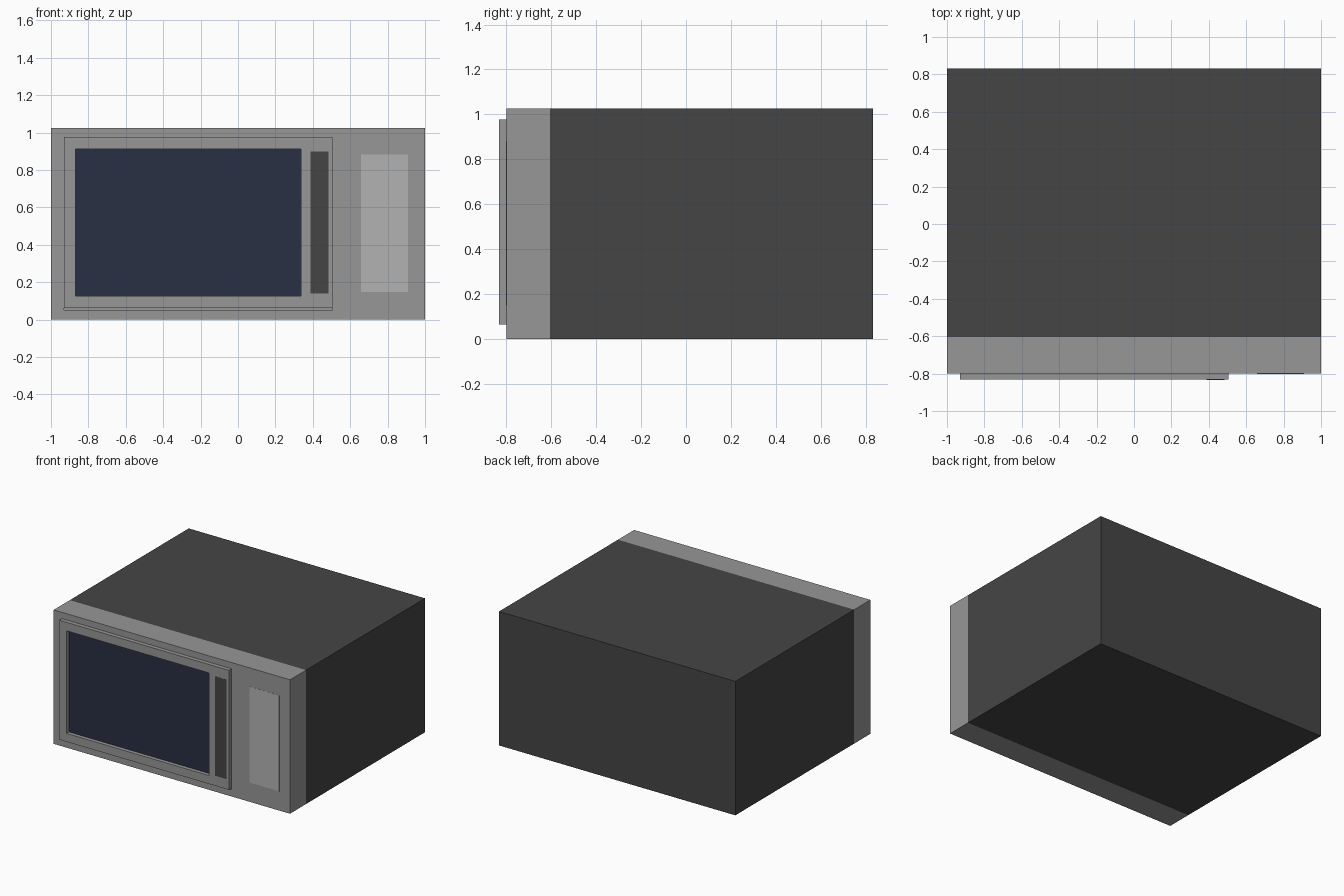
import bpy
import bmesh
from mathutils import Vector

if "Cube" in bpy.data.objects:
    bpy.data.objects.remove(bpy.data.objects["Cube"])

H = 1.025          # overall height
SEAM = -0.605      # where the cabinet meets the front bezel
FACE = -0.80       # bezel front
DOOR = -0.832      # door front


def material(name, r, g, b):
    m = bpy.data.materials.new(name)
    m.diffuse_color = (r, g, b, 1)
    m.use_nodes = True
    m.node_tree.nodes["Principled BSDF"].inputs["Base Color"].default_value = m.diffuse_color
    return m


def finish(name, bm, mat):
    bmesh.ops.recalc_face_normals(bm, faces=bm.faces)
    mesh = bpy.data.meshes.new(name)
    bm.to_mesh(mesh)
    bm.free()
    ob = bpy.data.objects.new(name, mesh)
    bpy.context.collection.objects.link(ob)
    if mat:
        mesh.materials.append(mat)
    return ob


def box(name, x, y, z, mat=None, skip=None):
    """Box from (min, max) ranges; skip drops the hidden face in that direction."""
    bm = bmesh.new()
    bmesh.ops.create_cube(bm, size=1)
    for v in bm.verts:
        v.co = Vector([(r[0] + r[1]) / 2 + c * (r[1] - r[0])
                       for c, r in zip(v.co, (x, y, z))])
    bm.normal_update()
    if skip:
        hidden = [f for f in bm.faces if f.normal.dot(Vector(skip)) > 0.9]
        bmesh.ops.delete(bm, geom=hidden, context='FACES_ONLY')
    return finish(name, bm, mat)


def frame(name, outer, inner, y, mat):
    """Rectangular frame in the xz plane; rectangles are (x0, x1, z0, z1)."""
    bm = bmesh.new()

    def loop(r, yy):
        x0, x1, z0, z1 = r
        return [bm.verts.new((px, yy, pz))
                for px, pz in ((x0, z0), (x1, z0), (x1, z1), (x0, z1))]

    rings = [loop(outer, y[1]), loop(outer, y[0]), loop(inner, y[0]), loop(inner, y[1])]
    for i in range(4):
        j = (i + 1) % 4
        for k in range(4):
            a, b = rings[k], rings[(k + 1) % 4]
            bm.faces.new((a[i], a[j], b[j], b[i]))
    return finish(name, bm, mat)


dark = material("dark_shell", 0.06, 0.06, 0.06)
grey = material("front_grey", 0.31, 0.31, 0.31)
pale = material("panel_grey", 0.45, 0.45, 0.45)
glass = material("window_blue", 0.022, 0.029, 0.055)

# Dark cabinet and lighter front bezel, open where they join
box("cabinet", (-1, 1), (SEAM, 0.832), (0, H), dark, skip=(0, -1, 0))
bezel = box("front_bezel", (-1, 1), (FACE, SEAM), (0, H), grey)

# Narrow gap below the door, cut into the bezel
cutter = box("door_gap_cutter", (-0.93, 0.505), (FACE - 0.05, FACE + 0.02), (0.052, 0.075))
cutter.hide_render = True
cutter.hide_viewport = True
cut = bezel.modifiers.new("door_gap", 'BOOLEAN')
cut.object = cutter
cut.operation = 'DIFFERENCE'
cut.solver = 'EXACT'

# Door frame with recessed window and flush dark handle
frame("door_frame", (-0.93, 0.505, 0.063, 0.977), (-0.868, 0.337, 0.127, 0.912),
      (DOOR, FACE), grey)
box("window", (-0.868, 0.337), (FACE - 0.003, FACE), (0.127, 0.912), glass, skip=(0, 1, 0))
box("handle", (0.387, 0.484), (DOOR - 0.001, DOOR), (0.14, 0.90), dark, skip=(0, 1, 0))

# Flush control panel
box("control_panel", (0.658, 0.91), (FACE - 0.001, FACE), (0.148, 0.882), pale, skip=(0, 1, 0))
